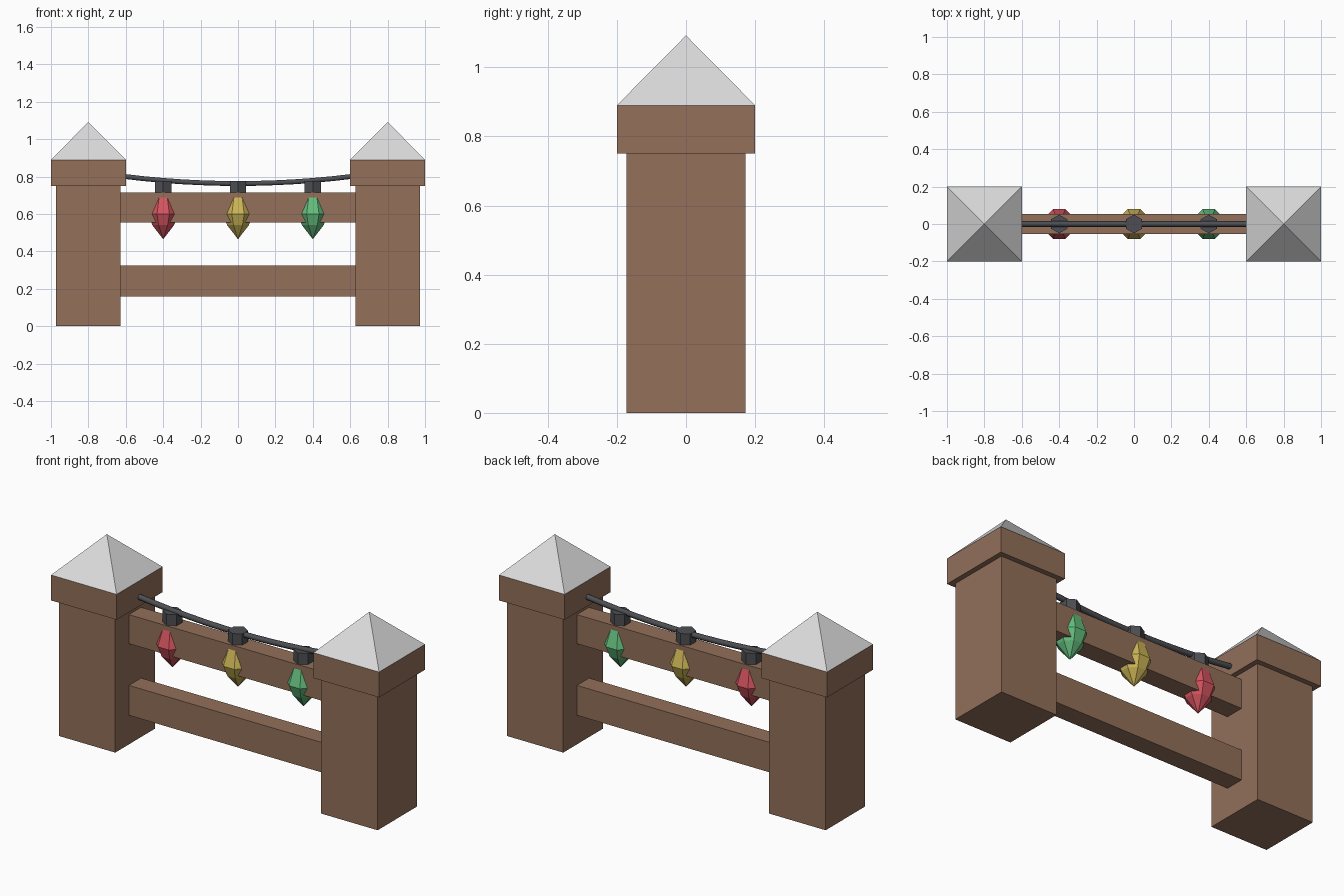
import bpy, bmesh, math
from mathutils import Matrix

cube = bpy.data.objects.get("Cube")
if cube:
    bpy.data.objects.remove(cube, do_unlink=True)


def material(name, rgb):
    """Flat material from display-space 0-255 values."""
    linear = [((c / 255 + 0.055) / 1.055) ** 2.4 for c in rgb] + [1.0]
    mat = bpy.data.materials.new(name)
    mat.use_nodes = True
    mat.diffuse_color = linear
    bsdf = next(n for n in mat.node_tree.nodes if n.type == 'BSDF_PRINCIPLED')
    bsdf.inputs["Base Color"].default_value = linear
    bsdf.inputs["Roughness"].default_value = 0.8
    return mat


wood = material("brown_wood", (147, 112, 90))
stone = material("pale_grey", (219, 219, 219))
rubber = material("dark_grey", (78, 79, 83))
bulb_colours = [material("red", (212, 84, 95)),
                material("yellow", (204, 181, 86)),
                material("green", (100, 190, 125))]


def finish(name, bm, mat):
    bmesh.ops.recalc_face_normals(bm, faces=bm.faces)
    mesh = bpy.data.meshes.new(name)
    bm.to_mesh(mesh)
    bm.free()
    mesh.materials.append(mat)
    obj = bpy.data.objects.new(name, mesh)
    bpy.context.collection.objects.link(obj)
    return obj


def box(name, x, half_x, half_y, z0, z1, mat):
    bm = bmesh.new()
    bmesh.ops.create_cube(bm, size=1, matrix=Matrix.Translation((x, 0, (z0 + z1) / 2))
                          @ Matrix.Diagonal((2 * half_x, 2 * half_y, z1 - z0, 1)))
    return finish(name, bm, mat)


def lathe(name, x, profile, sides, turn, mat):
    """Faceted solid from (radius, height) rings; a zero radius makes a point."""
    bm = bmesh.new()
    rings = []
    for r, z in profile:
        count = sides if r else 1
        rings.append([bm.verts.new((x + r * math.cos(turn + math.tau * i / sides),
                                    r * math.sin(turn + math.tau * i / sides), z))
                      for i in range(count)])
    for low, high in zip(rings, rings[1:]):
        for i in range(sides):
            j = (i + 1) % sides
            corners = [low[i % len(low)], low[j % len(low)],
                       high[j % len(high)], high[i % len(high)]]
            bm.faces.new(list(dict.fromkeys(corners)))
    for ring in (rings[0], rings[-1]):
        if len(ring) > 1:
            bm.faces.new(ring)
    return finish(name, bm, mat)


# Gate posts with overhanging caps and pyramid tops
for side, x in (("right", -0.8), ("left", 0.8)):
    box(side + "_post", x, 0.172, 0.172, 0, 0.75, wood)
    box(side + "_post_cap", x, 0.2, 0.2, 0.75, 0.89, wood)
    lathe(side + "_post_roof", x, [(0.2 * math.sqrt(2), 0.89), (0, 1.092)],
          4, math.pi / 4, stone)

# Rails between the posts
box("lower_rail", 0, 0.63, 0.053, 0.16, 0.325, wood)
box("upper_rail", 0, 0.63, 0.053, 0.555, 0.715, wood)

# Sagging cable
curve = bpy.data.curves.new("cable", 'CURVE')
curve.dimensions = '3D'
curve.bevel_depth = 0.015
curve.bevel_resolution = 1
curve.use_fill_caps = True
steps = 12
spline = curve.splines.new('POLY')
spline.points.add(steps)
for i, point in enumerate(spline.points):
    t = 2 * i / steps - 1
    point.co = (0.61 * t, 0, 0.763 + 0.038 * t * t, 1)
curve.materials.append(rubber)
bpy.context.collection.objects.link(bpy.data.objects.new("cable", curve))

# Hanging bulbs in hexagonal sockets
bulb_profile = [(0, 0.465), (0.058, 0.54), (0.08, 0.6), (0.045, 0.715)]
flat = math.cos(math.pi / 8)
for name, x, mat in zip(("right", "middle", "left"), (-0.4, 0, 0.4), bulb_colours):
    lathe(name + "_socket", x, [(0.05, 0.71), (0.05, 0.777)], 6, math.pi / 6, rubber)
    lathe(name + "_bulb", x, [(r / flat, z) for r, z in bulb_profile],
          8, math.pi / 8, mat)
